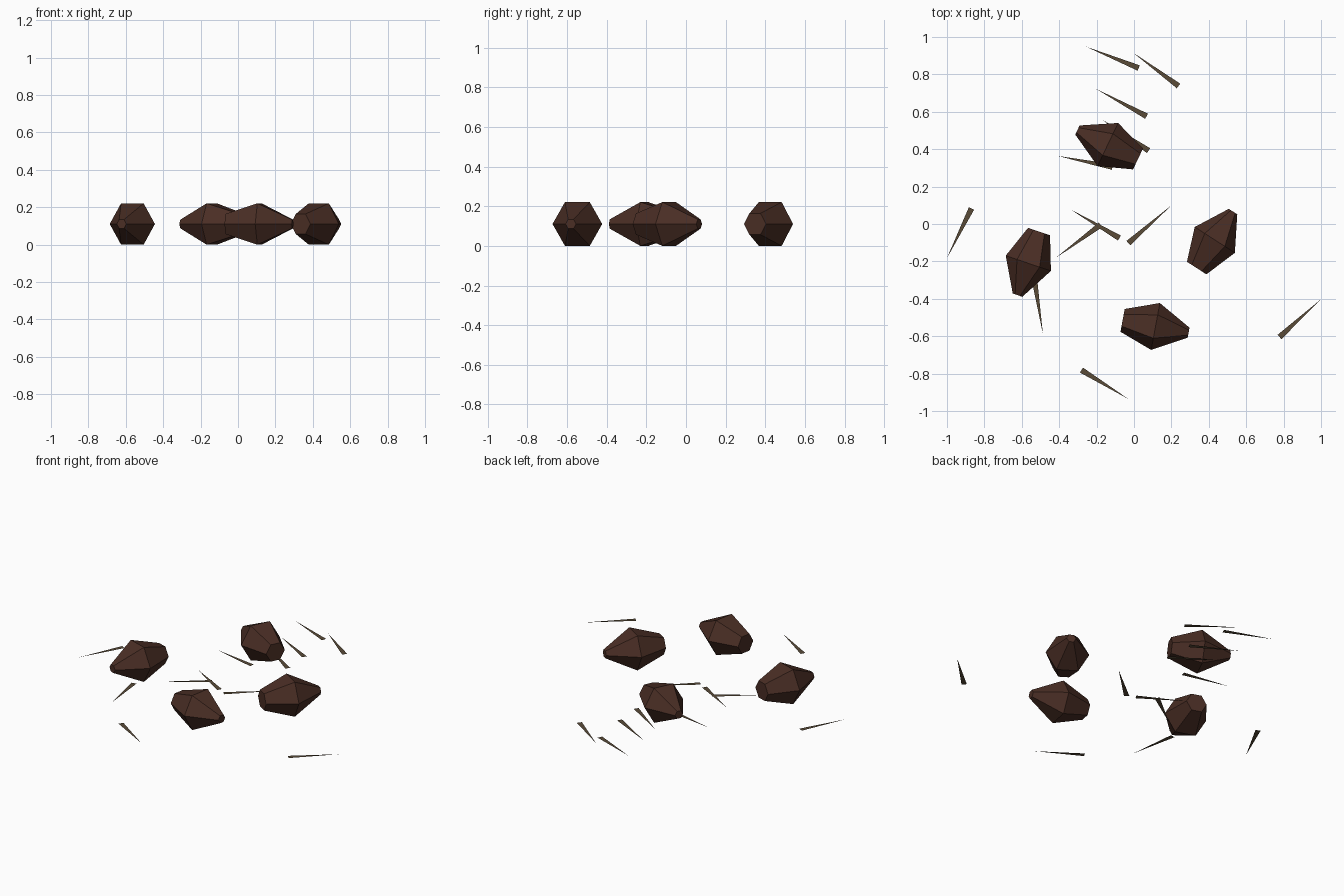
import bpy, bmesh, math
from mathutils import Vector

if "Cube" in bpy.data.objects:
    bpy.data.objects.remove(bpy.data.objects["Cube"])


def material(name, color):
    m = bpy.data.materials.new(name)
    m.diffuse_color = (*color, 1)
    m.use_nodes = True
    m.node_tree.nodes["Principled BSDF"].inputs["Base Color"].default_value = m.diffuse_color
    return m


CONE_BROWN = material("dark_cone_brown", (0.068, 0.027, 0.018))
NEEDLE_BROWN = material("dry_needle_brown", (0.100, 0.070, 0.039))


def finish(name, bm, mat):
    mesh = bpy.data.meshes.new(name)
    bm.to_mesh(mesh)
    bm.free()
    mesh.materials.append(mat)
    obj = bpy.data.objects.new(name, mesh)
    bpy.context.collection.objects.link(obj)
    return obj


def pine_cone(name, x, y, angle):
    """Six-sided spindle lying on one flat side, wide end along +x."""
    bm = bmesh.new()
    rings = []
    for px, r in ((-0.18, 0.027), (0, 0.1275), (0.179, 0.062)):
        rings.append([bm.verts.new((px, r * math.cos(k * math.pi / 3),
                                    r * math.sin(k * math.pi / 3))) for k in range(6)])
    for a, b in zip(rings, rings[1:]):
        for k in range(6):
            n = (k + 1) % 6
            bm.faces.new((a[k], a[n], b[n], b[k]))
    bm.faces.new(rings[0])
    bm.faces.new(rings[-1])
    bmesh.ops.recalc_face_normals(bm, faces=bm.faces)
    obj = finish(name, bm, CONE_BROWN)
    obj.location = (x, y, 0.1105)
    obj.rotation_euler.z = math.radians(angle)


def needle(name, base, tip):
    """Flat sliver tapering from a blunt base to a point."""
    b, t = Vector((*base, 0.006)), Vector((*tip, 0.006))
    side = (t - b).cross(Vector((0, 0, 1))).normalized() * 0.0155
    bm = bmesh.new()
    bm.faces.new([bm.verts.new(p) for p in (b + side, t, b - side)])
    bmesh.ops.recalc_face_normals(bm, faces=bm.faces)
    for f in bm.faces:
        f.normal_update()
        if f.normal.z < 0:
            f.normal_flip()
    finish(name, bm, NEEDLE_BROWN)


# Pine cones: centre x, y and heading of the wide end
for i, c in enumerate([(-0.565, -0.21, 71.3), (-0.14, 0.425, -25.5),
                       (0.432, -0.085, -122.8), (0.115, -0.548, 169.5)]):
    pine_cone(f"pine_cone_{i + 1}", *c)

# Fallen needles: base point and tip point
NEEDLES = [
    ((0.025, 0.834), (-0.256, 0.948)), ((0.238, 0.738), (-0.005, 0.916)),
    ((0.067, 0.576), (-0.202, 0.722)), ((0.078, 0.392), (-0.170, 0.558)),
    ((-0.115, 0.305), (-0.408, 0.364)), ((-0.078, -0.075), (-0.338, 0.077)),
    ((-0.179, -0.005), (-0.417, -0.180)), ((-0.030, -0.102), (0.198, 0.098)),
    ((-0.869, 0.083), (-1.000, -0.182)), ((-0.534, -0.287), (-0.487, -0.588)),
    ((0.778, -0.604), (1.000, -0.402)), ((-0.281, -0.781), (-0.031, -0.935)),
]
for i, (base, tip) in enumerate(NEEDLES):
    needle(f"needle_{i + 1}", base, tip)
